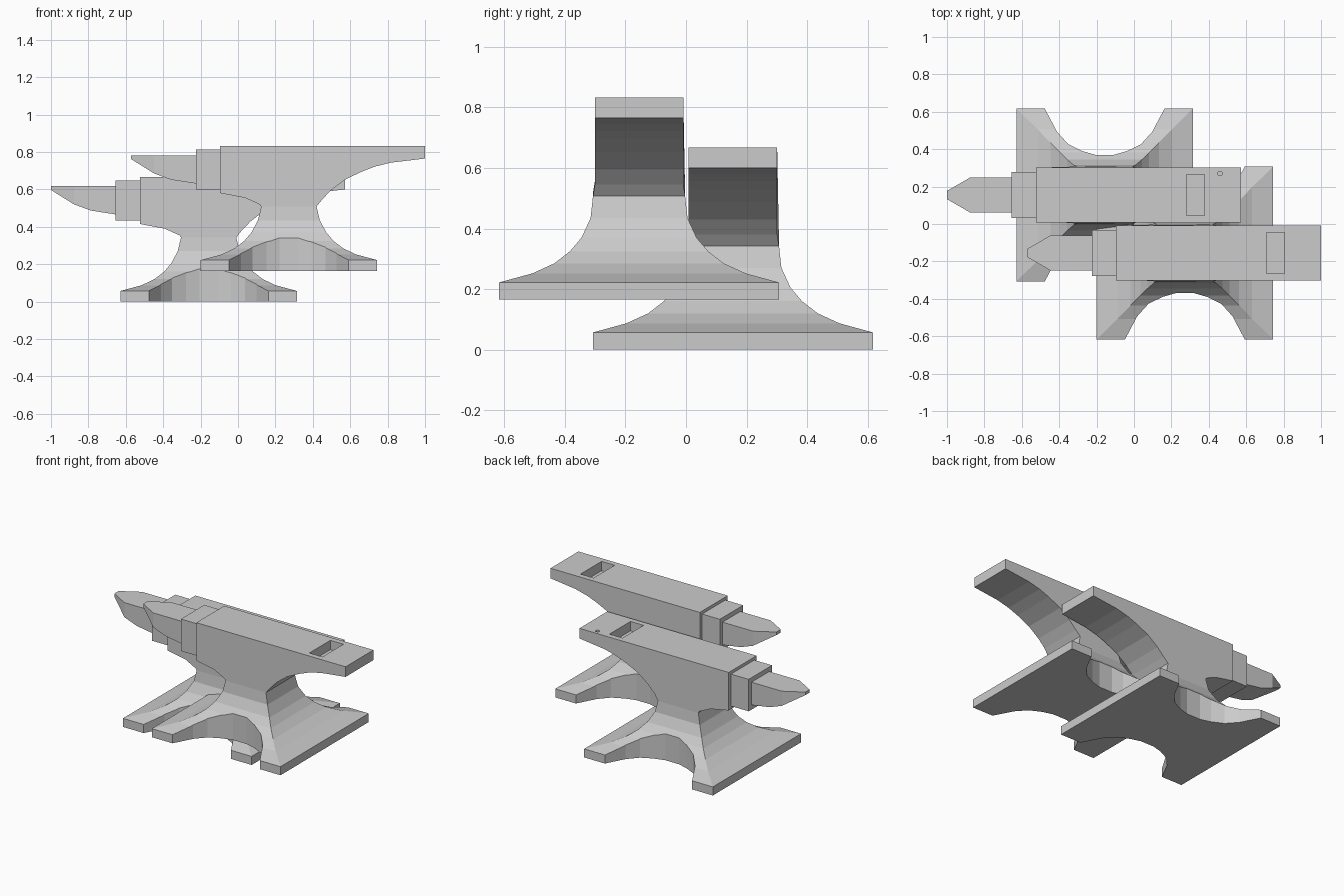
import bpy, bmesh, math

if "Cube" in bpy.data.objects:
    bpy.data.objects.remove(bpy.data.objects["Cube"])


def make_object(name, bm, loc):
    bmesh.ops.recalc_face_normals(bm, faces=bm.faces[:])
    mesh = bpy.data.meshes.new(name)
    bm.to_mesh(mesh)
    bm.free()
    ob = bpy.data.objects.new(name, mesh)
    ob.location = loc
    bpy.context.collection.objects.link(ob)
    return ob


def loft(rings):
    """Closed solid through rings with equal point counts."""
    bm = bmesh.new()
    vs = [[bm.verts.new(p) for p in r] for r in rings]
    n = len(rings[0])
    for a, b in zip(vs, vs[1:]):
        for i in range(n):
            j = (i + 1) % n
            bm.faces.new((a[i], a[j], b[j], b[i]))
    bm.faces.new(vs[0][::-1])
    bm.faces.new(vs[-1])
    return bm


def box(x0, x1, y0, y1, z0, z1):
    return loft([[(x0, y0, z), (x1, y0, z), (x1, y1, z), (x0, y1, z)] for z in (z0, z1)])


def cut(target, cutter):
    cutter.hide_render = True
    mod = target.modifiers.new("cut", "BOOLEAN")
    mod.operation = "DIFFERENCE"
    mod.solver = "EXACT"
    mod.object = cutter
    bpy.context.view_layer.objects.active = target
    bpy.ops.object.modifier_apply(modifier=mod.name)
    bpy.data.objects.remove(cutter)


# half depth, height and half width of the flaring foot
FOOT = [(.472, .462, 0), (.472, .462, .057), (.36, .352, .087), (.29, .28, .12),
        (.238, .228, .16), (.2, .19, .205), (.165, .16, .27), (.148, .152, .343)]
# side outline of the upper body, from waist round the heel to the horn end
BODY = [(.148, .343), (.177, .38), (.225, .43), (.30, .487), (.39, .53), (.46, .557),
        (.545, .578), (.728, .6), (.728, .667), (-.367, .667), (-.367, .415),
        (-.235, .39), (-.155, .354), (-.148, .343)]
# horn sections: x, half width, bottom
HORN = [(-.843, .022, .597), (-.72, .093, .52), (-.63, .093, .487), (-.49, .093, .465)]
# scallop in the foot's front and back: x, depth
SCALLOP = [(.33, -.1), (.32, 0), (.255, .123), (.195, .19), (.12, .227), (.05, .247)]


def anvil(prefix, loc, round_hole):
    # foot with scalloped front and back
    foot = make_object(prefix + "_foot", loft(
        [[(-a, -b, z), (a, -b, z), (a, b, z), (-a, b, z)] for a, b, z in FOOT]), loc)
    arc = SCALLOP + [(-x, d) for x, d in reversed(SCALLOP)]
    for s in (-1, 1):
        cut(foot, make_object("scallop_cutter", loft(
            [[(x, s * (.462 - d), z) for x, d in arc] for z in (-.1, .3)]), loc))

    # body with heel, slightly wider at the waist
    def half(z):
        return .152 if z < .36 else .146
    body = make_object(prefix + "_body", loft(
        [[(x, s * half(z), z) for x, z in BODY] for s in (-1, 1)]), loc)
    cut(body, make_object("square_hole_cutter", box(.437, .533, -.11, .11, .605, .75), loc))
    if round_hole:
        bm = bmesh.new()
        bmesh.ops.create_cone(bm, cap_ends=True, segments=12, radius1=.012,
                              radius2=.012, depth=.1)
        bmesh.ops.translate(bm, verts=bm.verts[:], vec=(.617, .115, .685))
        cut(body, make_object("round_hole_cutter", bm, loc))

    # step block and tapered horn
    make_object(prefix + "_step", box(-.497, -.36, -.122, .122, .435, .647), loc)
    make_object(prefix + "_horn", loft(
        [[(x, -w, b), (x, w, b), (x, w, .617), (x, -w, .617)] for x, w, b in HORN]), loc)


anvil("back_anvil", (-.157, .155, 0), True)
anvil("front_anvil", (.272, -.155, .165), False)
